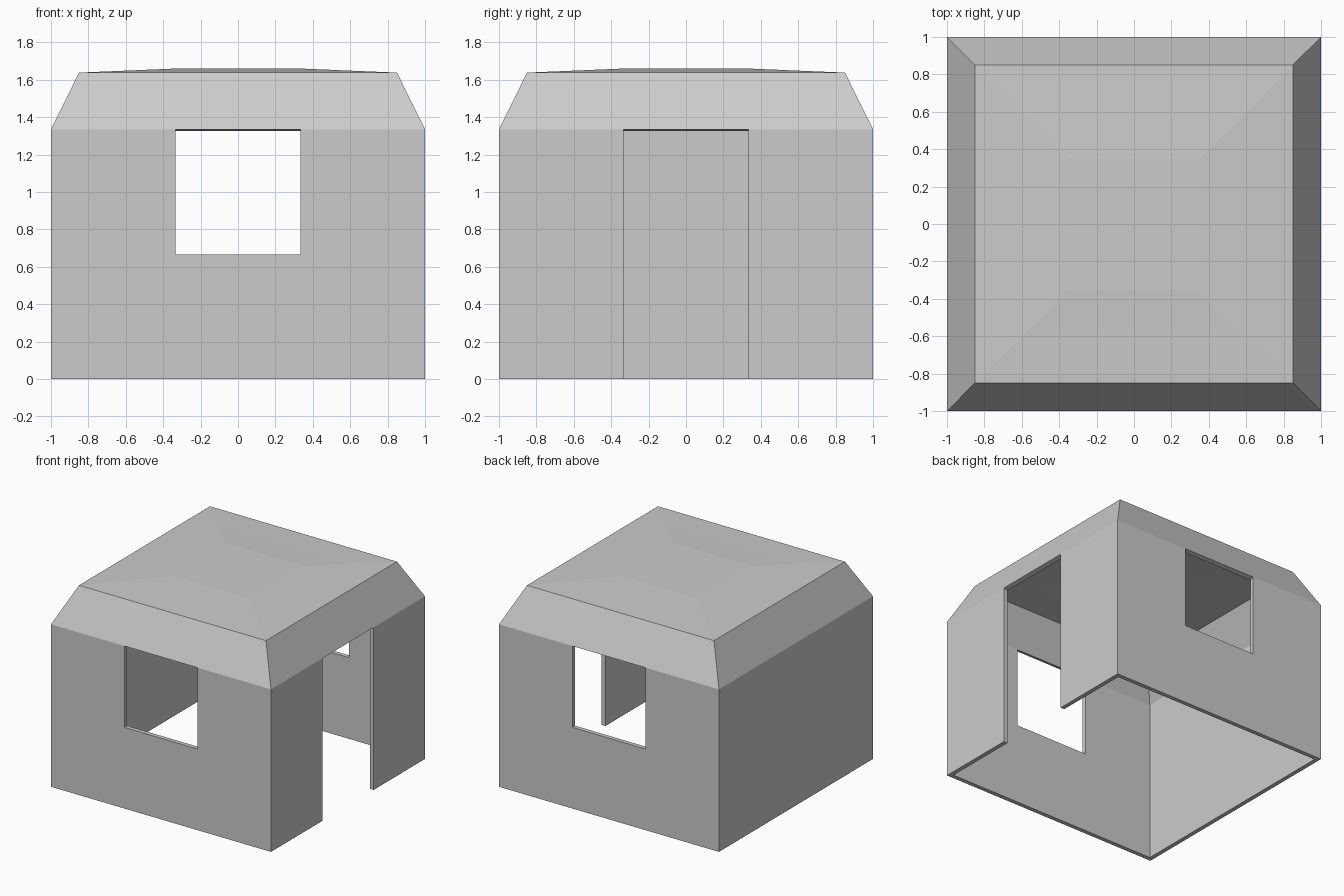
import bpy, bmesh

if "Cube" in bpy.data.objects:
    bpy.data.objects.remove(bpy.data.objects["Cube"])

T = 0.035          # shell thickness
O = 1 / 3          # half width of every opening

# side index: 0 front (-y), 1 right (+x), 2 back (+y), 3 left (-x)
TURN = [lambda a, r: (a, -r), lambda a, r: (r, a),
        lambda a, r: (-a, r), lambda a, r: (-r, -a)]


def make_shell(name, rings, is_open, cap=False, skip_rim=None):
    """Square double-walled shell. rings: (outer r, outer z, inner r, inner z)."""
    bm = bmesh.new()
    cache = {}

    def vert(key):
        skin, side, ring, col = key
        r, z = rings[ring][2 * skin:2 * skin + 2]
        a = (-r, -O, O, r)[col]
        x, y = TURN[side](a, r)
        loc = (skin, round(x, 4), round(y, 4), round(z, 4))
        if loc not in cache:
            cache[loc] = bm.verts.new((x, y, z))
        return cache[loc]

    quads = [(s, k, c) for s in range(4) for k in range(len(rings) - 1)
             for c in range(3) if not is_open(s, k, c)]
    rims = {}
    for s, k, c in quads:
        loop = [(k, c), (k, c + 1), (k + 1, c + 1), (k + 1, c)]
        out = [vert((0, s, *p)) for p in loop]
        inn = [vert((1, s, *p)) for p in loop]
        bm.faces.new(out)
        bm.faces.new(inn[::-1])
        for i in range(4):
            j = (i + 1) % 4
            key = frozenset((out[i], out[j]))
            top = loop[i][0] == loop[j][0] == len(rings) - 1
            if key in rims or (top and (cap or skip_rim)):
                rims[key] = None
            else:
                rims[key] = (out[j], out[i], inn[i], inn[j])
    for q in rims.values():
        if q:
            bm.faces.new(q)
    if cap:
        last = len(rings) - 1
        for skin in (0, 1):
            bm.faces.new([vert((skin, s, last, c)) for s in range(4) for c in range(3)])
    bmesh.ops.recalc_face_normals(bm, faces=bm.faces)
    mesh = bpy.data.meshes.new(name)
    bm.to_mesh(mesh)
    bm.free()
    obj = bpy.data.objects.new(name, mesh)
    bpy.context.collection.objects.link(obj)
    return obj


EAVE_OUT, EAVE_IN = 1.335, 1.325

# walls: windows front and back, doorway on the right, left side solid
def wall_opening(side, row, col):
    return col == 1 and (side == 1 or (side in (0, 2) and row == 1))

make_shell("walls", [(1, 0, 1 - T, 0), (1, 2 / 3, 1 - T, 2 / 3),
                     (1, EAVE_OUT, 1 - T, EAVE_IN)], wall_opening, skip_rim=True)

# roof: steep sloping skirt, then a very shallow dome
roof = [(1, EAVE_OUT), (0.85, 1.638), (0.56, 1.65), (0.35, 1.659)]
inner = [(1 - T, EAVE_IN), (0.828, 1.604), (0.55, 1.615), (0.345, 1.624)]
make_shell("roof", [a + b for a, b in zip(roof, inner)],
           lambda s, k, c: False, cap=True)
